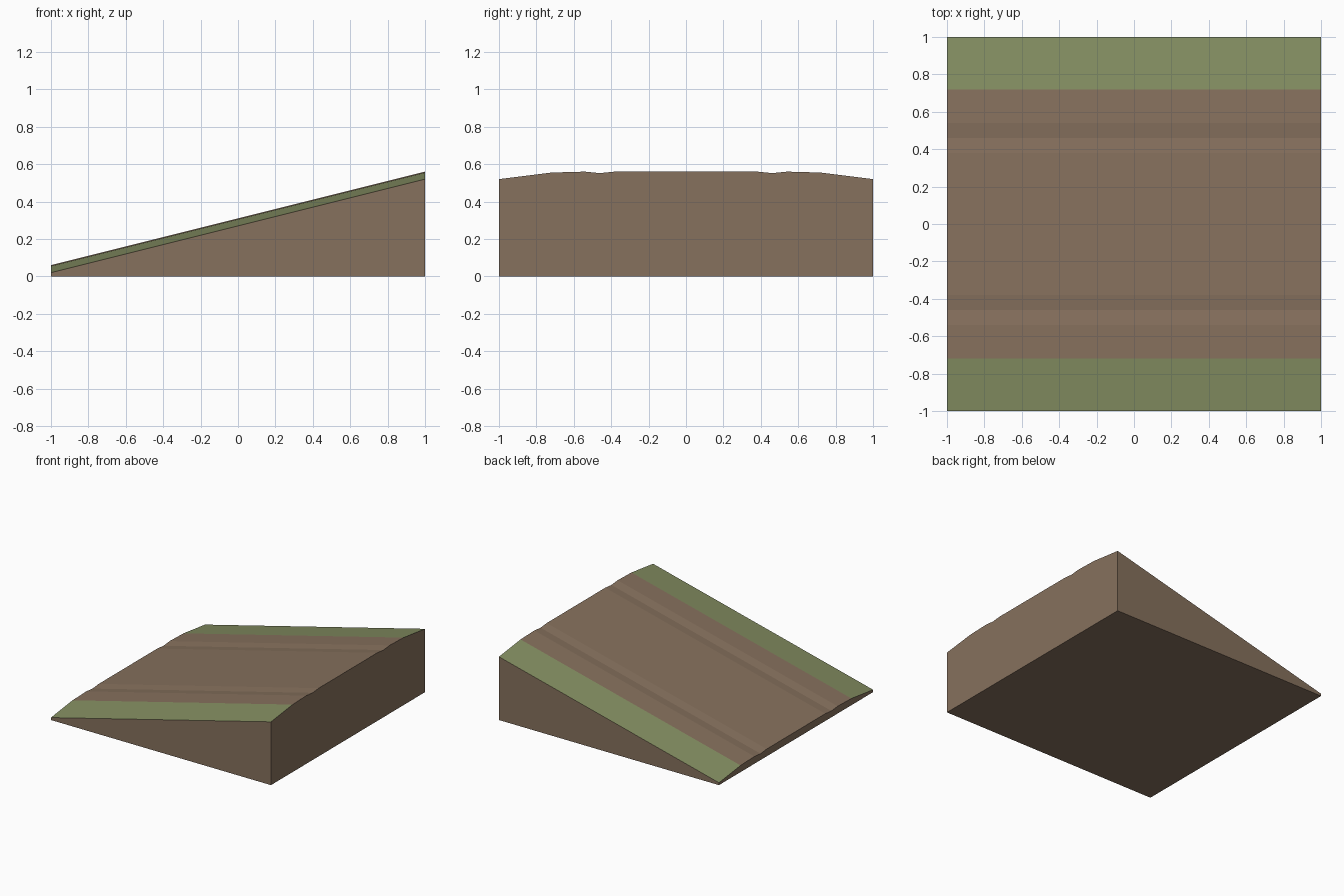
import bpy

if "Cube" in bpy.data.objects:
    bpy.data.objects.remove(bpy.data.objects["Cube"])

# Colours (linear)
def material(name, rgb):
    m = bpy.data.materials.new(name)
    m.diffuse_color = (*rgb, 1)
    m.use_nodes = True
    m.node_tree.nodes["Principled BSDF"].inputs["Base Color"].default_value = m.diffuse_color
    return m

grass = material("grass green", (0.23, 0.27, 0.12))
dirt = material("dirt brown", (0.24, 0.165, 0.11))

# Half cross-section at the high end: (distance from centre line, height)
half = [(1.0, 0.52), (0.72, 0.555), (0.54, 0.56), (0.46, 0.552), (0.38, 0.56)]
profile = [(-y, z) for y, z in half] + [(y, z) for y, z in reversed(half)]
RISE = 0.5
n = len(profile)

# Sloped road block: top section at each end, closed by walls and a base
verts, faces = [], []
for x, drop in ((-1, RISE), (1, 0)):
    verts += [(x, y, z - drop) for y, z in profile]
    verts += [(x, 1, 0), (x, -1, 0)]
ring = n + 2
for i in range(ring):
    j = (i + 1) % ring
    faces.append((i, i + ring, j + ring, j))
faces += [tuple(range(ring)), tuple(reversed(range(ring, 2 * ring)))]

mesh = bpy.data.meshes.new("dirt_road_slope")
mesh.from_pydata(verts, [], faces)
mesh.materials.append(dirt)
mesh.materials.append(grass)

# Grass on the upward faces of the outer verges
for p in mesh.polygons:
    if p.normal.z > 0.5 and abs(p.center.y) > 0.72:
        p.material_index = 1

road = bpy.data.objects.new("dirt_road_slope", mesh)
bpy.context.collection.objects.link(road)
